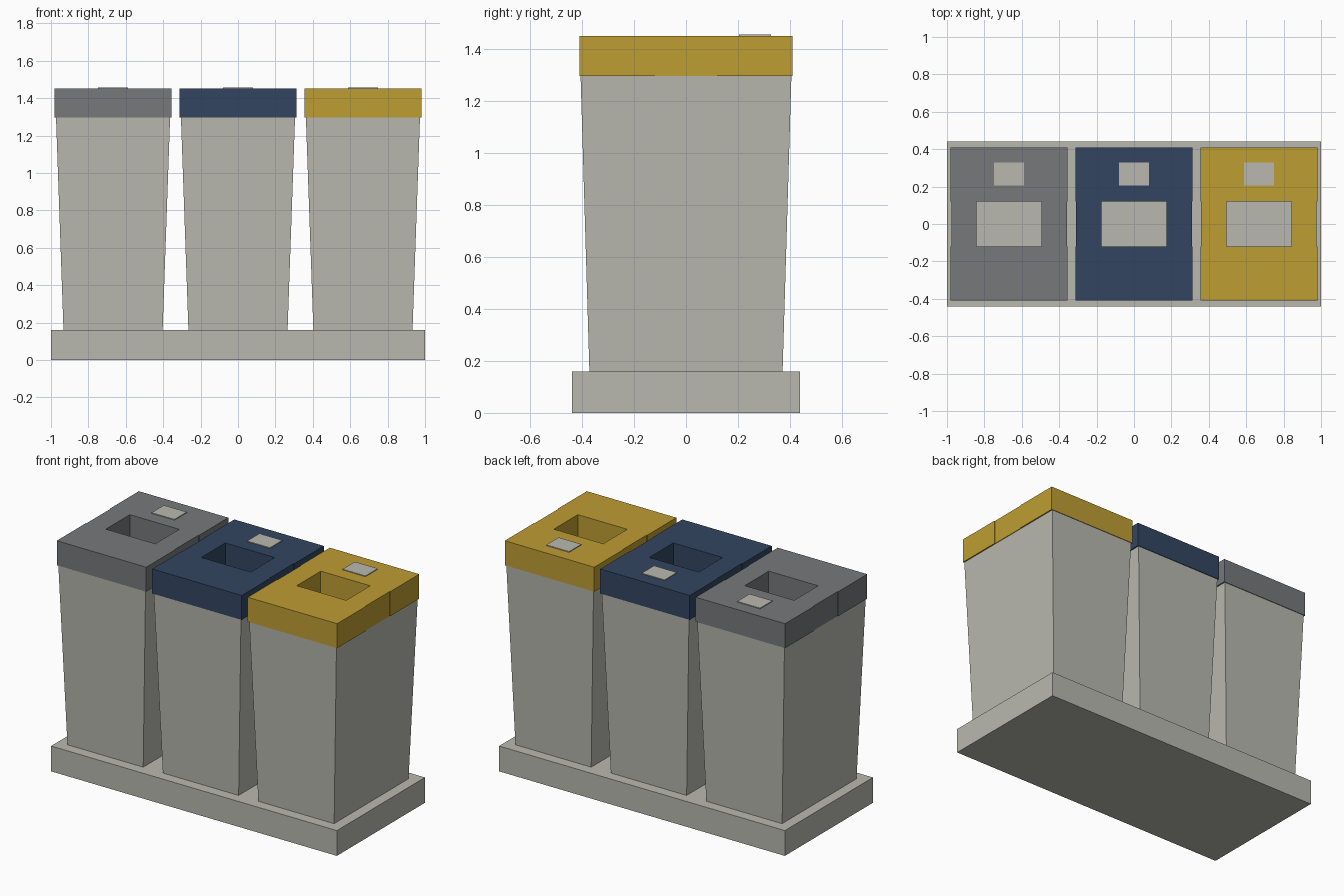
import bpy
import bmesh

cube = bpy.data.objects.get("Cube")
if cube:
    bpy.data.objects.remove(cube, do_unlink=True)


def material(name, rgb):
    m = bpy.data.materials.new(name)
    m.use_nodes = True
    m.diffuse_color = (*rgb, 1)
    bsdf = m.node_tree.nodes["Principled BSDF"]
    bsdf.inputs["Base Color"].default_value = (*rgb, 1)
    bsdf.inputs["Roughness"].default_value = 0.7
    return m


def add_box(bm, x, y, z, flare=(1, 1)):
    """Box between (min, max) ranges; flare scales its top about its centre."""
    cx, cy = sum(x) / 2, sum(y) / 2
    verts = bmesh.ops.create_cube(bm, size=1)["verts"]
    for v in verts:
        top = v.co.z > 0
        fx, fy = flare if top else (1, 1)
        v.co = (cx + v.co.x * (x[1] - x[0]) * fx,
                cy + v.co.y * (y[1] - y[0]) * fy,
                z[1] if top else z[0])


def make(name, mat, boxes):
    bm = bmesh.new()
    for b in boxes:
        add_box(bm, *b)
    mesh = bpy.data.meshes.new(name)
    bm.to_mesh(mesh)
    bm.free()
    mesh.materials.append(mat)
    ob = bpy.data.objects.new(name, mesh)
    bpy.context.collection.objects.link(ob)
    return ob


stone = material("light warm grey", (0.485, 0.485, 0.435))
lids = {
    "right": (-0.668, material("mid grey", (0.181, 0.191, 0.198))),
    "middle": (0.0, material("navy blue", (0.033, 0.060, 0.119))),
    "left": (0.668, material("mustard yellow", (0.52, 0.34, 0.033))),
}

BASE_TOP, LID_BOTTOM, LID_TOP = 0.16, 1.297, 1.452
HALF_X, HALF_Y = 0.313, 0.41      # lid half sizes
HOLE_X, HOLE_Y = 0.173, 0.12      # opening half sizes
RECESS = 0.004                    # side bars sit slightly inside the end bars

# Shared plinth
make("base", stone, [((-1, 1), (-0.44, 0.44), (0, BASE_TOP))])

for side, (cx, mat) in lids.items():
    # Tapered bin body, wider at the top
    make(side + "_bin_body", stone, [
        ((cx - 0.265, cx + 0.265), (-0.372, 0.372), (BASE_TOP, LID_BOTTOM),
         (0.61 / 0.53, 0.812 / 0.744))])

    # Lid frame of four bars around the open slot
    z = (LID_BOTTOM, LID_TOP)
    full = (cx - HALF_X, cx + HALF_X)
    make(side + "_lid", mat, [
        (full, (-HALF_Y, -HOLE_Y), z),
        (full, (HOLE_Y, HALF_Y), z),
        ((cx - HALF_X + RECESS, cx - HOLE_X), (-HOLE_Y, HOLE_Y), z),
        ((cx + HOLE_X, cx + HALF_X - RECESS), (-HOLE_Y, HOLE_Y), z)])

    # Small label plate behind the slot
    make(side + "_label_plate", stone, [
        ((cx - 0.08, cx + 0.08), (0.205, 0.328), (LID_TOP - 0.002, LID_TOP + 0.005))])
